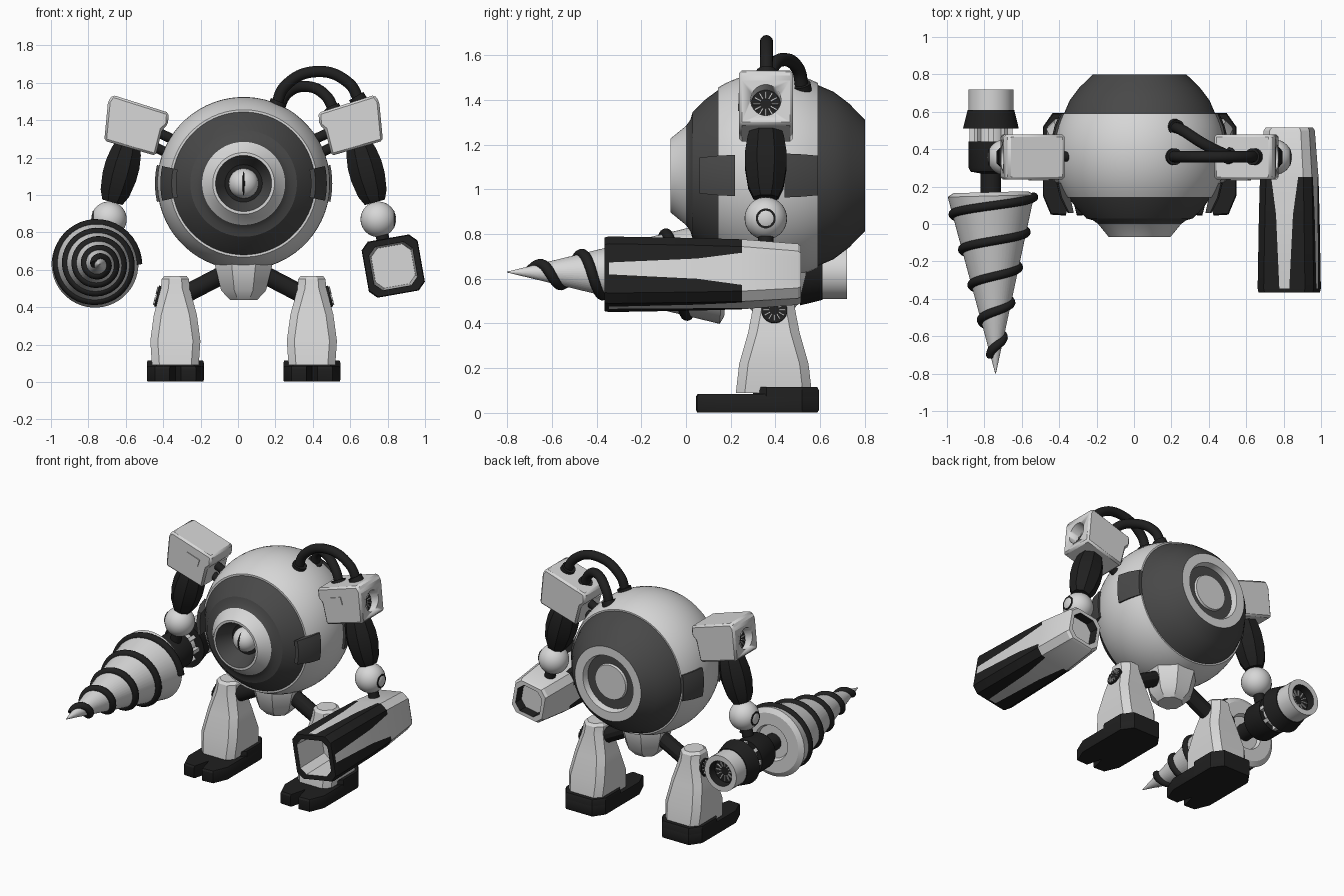
import bpy, bmesh
from math import sin, cos, pi, radians, sqrt
from mathutils import Vector, Matrix

if "Cube" in bpy.data.objects:
    bpy.data.objects.remove(bpy.data.objects["Cube"])

# Palette
LIGHT, DARK, BLACK = 0, 1, 2
MATS = []
for label, v in (("light grey", 0.68), ("dark grey", 0.065), ("black", 0.014)):
    m = bpy.data.materials.new(label)
    m.use_nodes = True
    m.diffuse_color = (v, v, v, 1)
    m.node_tree.nodes["Principled BSDF"].inputs["Base Color"].default_value = (v, v, v, 1)
    MATS.append(m)

CX, CZ, MID = 0.03, 1.062, 0.357   # body axis and arm plane


def finish(name, bm):
    bmesh.ops.recalc_face_normals(bm, faces=bm.faces)
    me = bpy.data.meshes.new(name)
    bm.to_mesh(me)
    bm.free()
    for m in MATS:
        me.materials.append(m)
    ob = bpy.data.objects.new(name, me)
    bpy.context.collection.objects.link(ob)
    bpy.ops.object.select_all(action='DESELECT')
    ob.select_set(True)
    bpy.context.view_layer.objects.active = ob
    bpy.ops.object.shade_smooth_by_angle(angle=radians(30))
    return ob


def loft(name, rings, col):
    """Skin rings of points and cap both ends; col is a colour or a rule (ring, side)."""
    rule = col if callable(col) else lambda i, j: col
    bm = bmesh.new()
    vs = [[bm.verts.new(p) for p in ring] for ring in rings]
    n = len(vs[0])
    for i in range(len(vs) - 1):
        for j in range(n):
            k = (j + 1) % n
            f = bm.faces.new((vs[i][j], vs[i][k], vs[i + 1][k], vs[i + 1][j]))
            f.material_index = rule(i, j)
    bm.faces.new(vs[0][::-1]).material_index = rule(-1, 0)
    bm.faces.new(vs[-1]).material_index = rule(len(vs) - 1, 0)
    return finish(name, bm)


def lathe(name, origin, axis, profile, col, n=32):
    """Turn (radius, distance) pairs around an axis."""
    q = Vector(axis).to_track_quat('Z', 'Y')
    o = Vector(origin)
    rings = [[o + q @ Vector((r * cos(2 * pi * (j + .5) / n), r * sin(2 * pi * (j + .5) / n), t))
              for j in range(n)] for r, t in profile]
    return loft(name, rings, col)


def rod(name, a, b, r, col, n=20):
    d = Vector(b) - Vector(a)
    return lathe(name, a, d, [(r, 0), (r, d.length)], col, n)


def ball(name, centre, r, col, squash=(1, 1, 1)):
    bm = bmesh.new()
    mat = Matrix.Translation(centre) @ Matrix.Diagonal((*squash, 1))
    bmesh.ops.create_uvsphere(bm, u_segments=32, v_segments=20, radius=r, matrix=mat)
    for f in bm.faces:
        f.material_index = col
    return finish(name, bm)


def boxes(name, mats, col):
    bm = bmesh.new()
    for m in mats:
        bmesh.ops.create_cube(bm, size=1, matrix=m)
    for f in bm.faces:
        f.material_index = col
    return finish(name, bm)


def socket(name, centre, axis, r):
    """Black disc with a ring of light fins."""
    q = Vector(axis).to_track_quat('Z', 'Y')
    a = Vector(axis).normalized()
    rod(name + "_disc", Vector(centre) - a * .02, centre, r, BLACK, 24)
    base = Matrix.Translation(centre) @ q.to_matrix().to_4x4()
    fins = [base @ Matrix.Rotation(2 * pi * k / 12, 4, 'Z') @ Matrix.Translation((r * .62, 0, 0))
            @ Matrix.Diagonal((r * .5, r * .1, .016, 1)) for k in range(12)]
    boxes(name + "_fins", fins, LIGHT)


def tube(name, pts, r, kind='POLY'):
    cu = bpy.data.curves.new(name, 'CURVE')
    cu.dimensions = '3D'
    cu.bevel_depth, cu.bevel_resolution, cu.use_fill_caps = r, 4, True
    sp = cu.splines.new(kind)
    if kind == 'BEZIER':
        sp.bezier_points.add(len(pts) - 1)
        for b, p in zip(sp.bezier_points, pts):
            b.co, b.handle_left_type, b.handle_right_type = p, 'AUTO', 'AUTO'
    else:
        sp.points.add(len(pts) - 1)
        for b, p in zip(sp.points, pts):
            b.co = (*p, 1)
    cu.materials.append(MATS[BLACK])
    bpy.context.collection.objects.link(bpy.data.objects.new(name, cu))


def oct_ring(hx, hy, c, cx, cy, z):
    pts = [(hx, -hy + c), (hx, hy - c), (hx - c, hy), (c - hx, hy),
           (-hx, hy - c), (-hx, c - hy), (c - hx, -hy), (hx - c, -hy)]
    return [(cx + x, cy + y, z) for x, y in pts]


# Body: recessed eye socket, dark front, light belt, dark back, rear port
belt = [(sqrt(.4625 ** 2 - (y - .385) ** 2), y) for y in [.143 + .447 * k / 14 for k in range(15)]]
front = [(.1, .04), (.15, -.07), (.165, -.07), (.222, .0), (.25, .02), (.285, .03), (.343, .09), (.382, .143)]
back = [(.405, .59), (.375, .66), (.322, .73), (.25, .8), (.19, .8), (.18, .76), (.12, .76), (.115, .775)]
nf, nb = len(front), len(front) + len(belt)
light_bands = {1, 2, nb + 3, nb + 4, nb + 6, nb + 7}


def body_rule(i, j):
    if i == -1:
        return BLACK
    return LIGHT if i in light_bands or nf - 1 <= i < nb else DARK


lathe("body", (CX, 0, CZ), (0, 1, 0), front + belt + back, body_rule, 64)

# Side clips that wrap from the dark caps onto the belt
clips = {"front_clip": [(.445, .22), (.425, .14), (.385, .06), (.36, .06), (.38, .15), (.42, .22)],
         "back_clip": [(.474, .44), (.456, .52), (.426, .59), (.39, .59), (.43, .44)]}
for s in (1, -1):
    for name, prof in clips.items():
        loft(name, [[(CX + s * r * cos(a), y, CZ + r * sin(a)) for r, y in prof]
                    for a in [radians(-12 + 4 * k) for k in range(7)]], DARK)

# Eye
ball("eye", (CX, .04, CZ), .08, LIGHT)
ball("eye_slit", (CX, .04, CZ), 1, BLACK, (.02, .084, .078))

# Pelvis
lathe("pelvis", (CX, .385, 0), (0, 0, 1), [(.08, .44), (.13, .49), (.165, .62), (.165, .68)], LIGHT, 8)

sole = [(.1, .594), (.152, .52), (.152, .15), (.11, .05), (.03, .045)]
heel = [(.1, .594), (.152, .52), (.152, .36), (.1, .3)]
shoulder = [(.4, 1.44), (.7, 1.535), (.725, 1.5), (.745, 1.29), (.47, 1.21), (.435, 1.35), (.405, 1.375)]
tilt = radians(18)

for s, side in ((1, "left"), (-1, "right")):
    def P(x, y, z):
        return Vector((CX + s * x, y, z))

    # Leg and foot
    lx = CX + s * .365
    leg = [(.125, .17, .09), (.134, .155, .22), (.115, .115, .36), (.077, .088, .5), (.073, .08, .55), (.06, .065, .567)]
    loft(side + "_leg", [oct_ring(hx, hy, .04, lx, .393, z) for hx, hy, z in leg], LIGHT)
    rod(side + "_hip", P(.08, .39, .59), P(.33, .39, .46), .05, BLACK, 12)
    socket(side + "_hip_socket", P(.365 + .1, .395, .46), (s, 0, .25), .058)
    for part, half, notch, top in (("_foot", sole, [(0, .16)], .085), ("_heel", heel, [], .115)):
        pts = half + notch + [(-x, y) for x, y in half[::-1]]
        loft(side + part, [[(lx + x * g, .33 + (y - .33) * g, z) for x, y in pts]
                           for z, g in ((.002, .98), (.012, 1), (top - .012, 1), (top, .975))], BLACK)

    # Shoulder block with a round cut in its outer end
    out = Vector((s * cos(tilt), 0, sin(tilt)))
    block = loft(side + "_shoulder", [[P(x, y, z) for x, z in shoulder] for y in (.238, .478)], LIGHT)
    hole = P(.735, MID, 1.4)
    cutter = rod("cutter", hole - out * .08, hole + out * .1, .068, LIGHT, 24)
    cutter.hide_render = True
    bpy.context.view_layer.objects.active = block
    bev = block.modifiers.new("bevel", 'BEVEL')
    bev.width = .012
    cut = block.modifiers.new("cut", 'BOOLEAN')
    cut.operation, cut.object, cut.solver = 'DIFFERENCE', cutter, 'EXACT'
    for mod in ("bevel", "cut"):
        bpy.ops.object.modifier_apply(modifier=mod)
    bpy.data.objects.remove(cutter)
    socket(side + "_shoulder_socket", hole - out * .06, out, .066)
    boxes(side + "_shoulder_vent", [Matrix.Translation(P(.54, .236, 1.39))
          @ Matrix.Rotation(-s * tilt, 4, 'Y') @ Matrix.Diagonal((.1, .008, .05, 1))], LIGHT)
    rod(side + "_upper_link", P(.34, .36, 1.28), P(.47, .36, 1.34), .027, BLACK)
    rod(side + "_lower_link", P(.36, .36, 1.2), P(.5, .36, 1.27), .027, BLACK)

    # Arm and elbow
    d = P(.705, MID, .95) - P(.62, MID, 1.26)
    lathe(side + "_upper_arm", P(.62, MID, 1.26), d,
          [(.07, -.02), (.088, .03), (.1, .1), (.1, .17), (.085, .26), (.06, .31)], BLACK, 8)
    elbow = P(.72, MID, .87)
    ball(side + "_elbow", elbow, .095, LIGHT)
    rod(side + "_elbow_cap", elbow, elbow + Vector((s * .088, 0, 0)), .045, BLACK)
    rod(side + "_elbow_pin", elbow, elbow + Vector((s * .089, 0, 0)), .02, LIGHT)
    rod(side + "_wrist", elbow, P(.76, MID, .7), .035, BLACK)


# Cannon: rounded square barrel, black corner stripes that narrow to the rear
def square_ring(h, w, y, b=.04):
    side = [(h, b - h), (h, b - h + w), (h, h - b - w), (h, h - b)]
    ring = []
    for k in range(4):
        a = radians(10 + 90 * k)
        ring += [(.83 + u * cos(a) - v * sin(a), y, .62 + u * sin(a) + v * cos(a)) for u, v in side]
    return ring


barrel = [(.108, .03, -.12), (.118, .03, -.365), (.148, .085, -.365), (.152, .085, -.345), (.146, .06, .05),
          (.141, .028, .25), (.124, .028, .5), (.115, .028, .515), (.092, .02, .515), (.086, .02, .46)]


def barrel_rule(i, j):
    if i in (1, 2, 8):
        return BLACK
    return BLACK if i in (3, 4) and j % 4 != 1 else LIGHT


loft("cannon", [square_ring(*b) for b in barrel], barrel_rule)

# Drill: cone, spiral ridge and motor
base, tip = Vector((-.765, .17, .63)), Vector((-.74, -.8, .63))
lathe("drill_cone", base, tip - base,
      [(.11, .025), (.12, 0), (.2, 0), (.232, .02), (.002, .97)], LIGHT, 48)
spiral = []
for k in range(181):
    y, a = .145 - .85 * k / 180, 2 * pi * 4.5 * k / 180
    f = (base.y - y) / .97
    c, r = base.lerp(tip, f), .235 * (1 - f)
    spiral.append((c.x + r * cos(a), y, c.z + r * sin(a)))
tube("drill_spiral", spiral, .024)
motor = [(.055, .14), (.055, .27), (.11, .28), (.12, .3), (.12, .44), (.09, .44), (.09, .51),
         (.15, .51), (.125, .61), (.12, .61), (.12, .72), (.085, .72), (.08, .66)]
lathe("drill_motor", (base.x, 0, base.z), (0, 1, 0), motor,
      lambda i, j: LIGHT if i in (5, 9, 10) else BLACK)
socket("drill_vent", (base.x, .67, base.z), (0, 1, 0), .078)
ribs = [Matrix.Translation((base.x, .475, base.z)) @ Matrix.Rotation(2 * pi * k / 8, 4, 'Y')
        @ Matrix.Translation((.095, 0, 0)) @ Matrix.Diagonal((.04, .08, .025, 1)) for k in range(8)]
boxes("drill_motor_ribs", ribs, LIGHT)

# Hoses from the body to the left shoulder
hoses = {"large_hose": [(.2, .36, 1.46), (.25, .36, 1.58), (.42, .36, 1.66), (.59, .36, 1.6), (.655, .36, 1.49)],
         "small_hose": [(.21, .52, 1.43), (.26, .5, 1.54), (.37, .43, 1.58), (.47, .38, 1.53), (.52, .36, 1.43)]}
for name, pts in hoses.items():
    tube(name, pts, .03, 'BEZIER')
    for a, b in ((pts[0], pts[1]), (pts[-1], pts[-2])):
        a = Vector(a)
        rod(name + "_collar", a, a + (Vector(b) - a).normalized() * .045, .045, BLACK)
